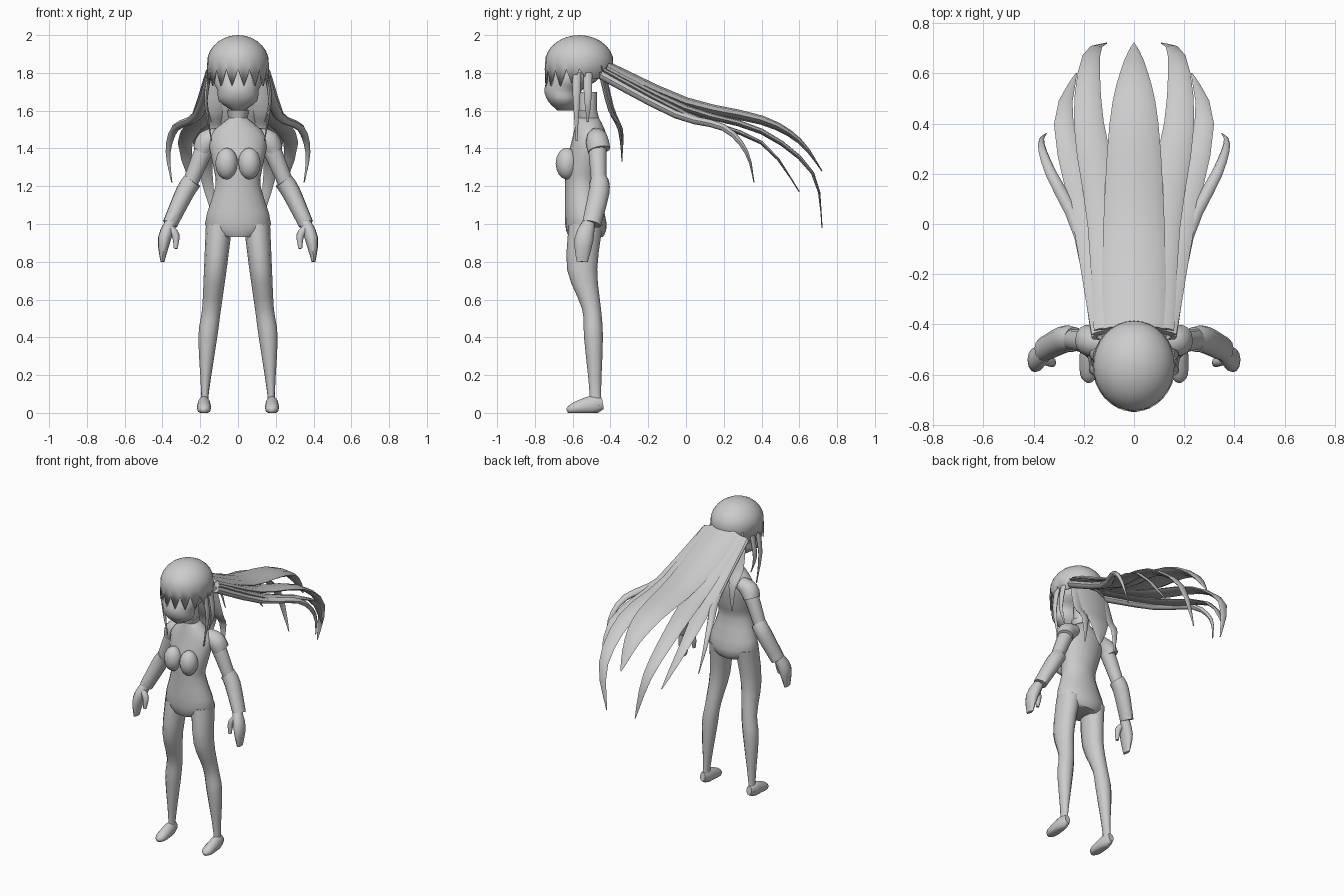
import bpy, bmesh, math
from mathutils import Vector

default_cube = bpy.data.objects.get("Cube")
if default_cube:
    bpy.data.objects.remove(default_cube)

colour = (.6, .6, .6, 1)
grey = bpy.data.materials.new("plain grey")
grey.use_nodes = True
grey.diffuse_color = colour
grey.node_tree.nodes["Principled BSDF"].inputs["Base Color"].default_value = colour


def finish(name, bm, mirror, angle=50):
    """Turn the bmesh into a smooth-shaded object, mirrored if it is one of a pair."""
    bmesh.ops.recalc_face_normals(bm, faces=bm.faces)
    mesh = bpy.data.meshes.new(name)
    bm.to_mesh(mesh)
    bm.free()
    mesh.materials.append(grey)
    part = bpy.data.objects.new(name, mesh)
    bpy.context.collection.objects.link(part)
    if mirror:
        part.modifiers.new("Mirror", 'MIRROR')
    bpy.ops.object.select_all(action='DESELECT')
    part.select_set(True)
    bpy.context.view_layer.objects.active = part
    bpy.ops.object.shade_smooth_by_angle(angle=math.radians(angle))
    return part


def smooth_path(keys, steps=3):
    """Pass a smooth curve through key stations of any dimension."""
    keys = [Vector(key) for key in keys]
    result = []
    for i in range(len(keys) - 1):
        start, end = keys[i], keys[i + 1]
        before = keys[i - 1] if i else start
        after = keys[i + 2] if i + 2 < len(keys) else end
        leave, arrive = (end - before) / 2, (after - start) / 2
        for step in range(steps):
            t = step / steps
            ease = t * t * (3 - 2 * t)
            result.append(start.lerp(end, ease) + leave * t * (1 - t) ** 2
                          - arrive * t * t * (1 - t))
    return result + [keys[-1]]


def loft(name, stations, sides=12, level=False, angle=50):
    """Skin ellipses given as (x, y, z, half width, half depth)."""
    bm = bmesh.new()
    centres = [Vector(station[:3]) for station in stations]
    last = len(stations) - 1
    rings = []
    for i, station in enumerate(stations):
        along = (centres[min(i + 1, last)] - centres[max(i - 1, 0)]).normalized()
        if level:
            along = Vector((0, 0, 1))
        side = Vector((1, 0, 0))
        side = (side - along * side.dot(along)).normalized()
        up = side.cross(along)
        ring = []
        for k in range(sides):
            a = math.tau * k / sides
            ring.append(bm.verts.new(centres[i] + side * station[3] * math.cos(a)
                                     + up * station[4] * math.sin(a)))
        rings.append(ring)
    for lower, upper in zip(rings, rings[1:]):
        for k in range(sides):
            bm.faces.new((lower[k - 1], lower[k], upper[k], upper[k - 1]))
    bm.faces.new(rings[0])
    bm.faces.new(rings[-1])
    return finish(name, bm, centres[0].x > 0, angle)


def lock(name, path, width, flatness=.25):
    """Hair lock that narrows to a point at the end of its path."""
    points = smooth_path(path)
    stations = []
    for i, point in enumerate(points):
        t = i / (len(points) - 1)
        half = max(width * (1 - t * t), .003)
        stations.append((*point, half, max(half * flatness, .003)))
    loft(name, stations, sides=8)


# Torso, neck and collar
loft("torso", smooth_path([
    (0, -.52, 1.56, .05, .06), (0, -.51, 1.46, .15, .09), (0, -.54, 1.3, .13, .1),
    (0, -.55, 1.2, .12, .09), (0, -.53, 1, .175, .11), (0, -.53, .93, .11, .09)]),
    sides=20, level=True)
loft("neck", [(0, -.52, 1.5, .05, .05), (0, -.52, 1.7, .05, .05)], level=True)
loft("collar", [(0, -.52, 1.56, .05, .06), (0, -.53, 1.6, .06, .06)], level=True)

bm = bmesh.new()
bmesh.ops.create_uvsphere(bm, u_segments=12, v_segments=8, radius=.06)
for v in bm.verts:
    v.co.z *= 1.4
    v.co += Vector((.06, -.63, 1.32))
finish("bust", bm, True)

# Legs and feet
loft("leg", smooth_path([
    (.1, -.53, 1, .07, .09), (.12, -.55, .76, .06, .08), (.14, -.5, .55, .05, .05),
    (.16, -.49, .4, .05, .05), (.175, -.48, .1, .02, .03), (.18, -.48, .04, .03, .04)]),
    level=True)
foot = loft("foot", smooth_path([
    (.18, -.44, .05, .02, .03), (.18, -.5, .04, .035, .05),
    (.18, -.6, .02, .035, .03), (.18, -.63, .01, .01, .01)]))
for v in foot.data.vertices:
    v.co.z = max(v.co.z, 0)

# Arms, sleeves, cuffs and hands
loft("upper_arm", smooth_path([
    (.1, -.47, 1.47, .04, .05), (.16, -.47, 1.43, .05, .05), (.26, -.46, 1.2, .04, .04)]))
loft("sleeve", smooth_path([
    (.1, -.47, 1.47, .04, .05), (.16, -.47, 1.44, .06, .06), (.19, -.46, 1.39, .05, .06)]),
    angle=35)
loft("cuff", smooth_path([
    (.24, -.46, 1.23, .05, .05), (.28, -.46, 1.17, .05, .055), (.36, -.5, 1, .04, .05)]),
    angle=35)
loft("hand", smooth_path([
    (.35, -.51, 1.02, .03, .03), (.39, -.54, .92, .035, .05), (.4, -.55, .8, .01, .03)]))
loft("thumb", smooth_path([
    (.36, -.54, .98, .02, .02), (.33, -.55, .94, .02, .02), (.33, -.56, .87, .01, .01)]))

# Face
loft("face", smooth_path([
    (0, -.64, 1.6, .03, .04), (0, -.65, 1.65, .1, .08), (0, -.65, 1.71, .11, .1),
    (0, -.59, 1.78, .14, .14), (0, -.57, 1.9, .12, .13)]), sides=16, level=True)

# Hair cap with a zigzag fringe along the front
bm = bmesh.new()
columns, rows = 32, 7
crown = bm.verts.new((0, -.565, 2))
previous = None
for row in range(1, rows + 1):
    tilt = math.pi / 2 * row / rows
    ring = []
    for k in range(columns):
        a = math.tau * k / columns
        z = 1.85 + .15 * math.cos(tilt)
        if row == rows:
            fringe = 1.73 if k % 2 else 1.82
            z = fringe if math.sin(a) < .1 else 1.77
        ring.append(bm.verts.new((.165 * math.sin(tilt) * math.cos(a),
                                  -.565 + .183 * math.sin(tilt) * math.sin(a), z)))
    for k in range(columns):
        if previous:
            bm.faces.new((previous[k - 1], previous[k], ring[k], ring[k - 1]))
        else:
            bm.faces.new((crown, ring[k - 1], ring[k]))
    previous = ring
cap = finish("hair_cap", bm, False)
cap.modifiers.new("Thickness", 'SOLIDIFY').thickness = .01

# Long swept-back hair
lock("centre_hair", [(0, -.42, 1.83), (0, 0, 1.64), (0, .4, 1.55), (0, .6, 1.44),
                     (0, .72, 1.28)], width=.13)
lock("inner_hair", [(.08, -.42, 1.82), (.11, 0, 1.61), (.18, .4, 1.49), (.17, .67, 1.27),
                    (.11, .72, .98)], width=.08)
lock("outer_hair", [(.1, -.43, 1.81), (.18, 0, 1.58), (.28, .4, 1.43), (.23, .6, 1.17)],
     width=.07)
lock("side_hair", [(.14, -.45, 1.79), (.21, -.05, 1.58), (.33, .2, 1.51), (.37, .32, 1.38),
                   (.35, .36, 1.22)], width=.03, flatness=.8)

# Hair falling behind the neck
lock("nape_hair", [(0, -.45, 1.84), (0, -.4, 1.62), (0, -.35, 1.5), (0, -.34, 1.35)],
     width=.13, flatness=.15)
lock("nape_side_hair", [(.1, -.45, 1.8), (.12, -.4, 1.6), (.12, -.34, 1.5), (.12, -.34, 1.33)],
     width=.05)

# Thin locks beside the face
for name, y, tip in (("temple_lock", -.58, 1.44), ("ear_lock", -.52, 1.54)):
    lock(name, [(.15, y, 1.8), (.17, y, 1.65), (.14, y, tip)], width=.012, flatness=2)
